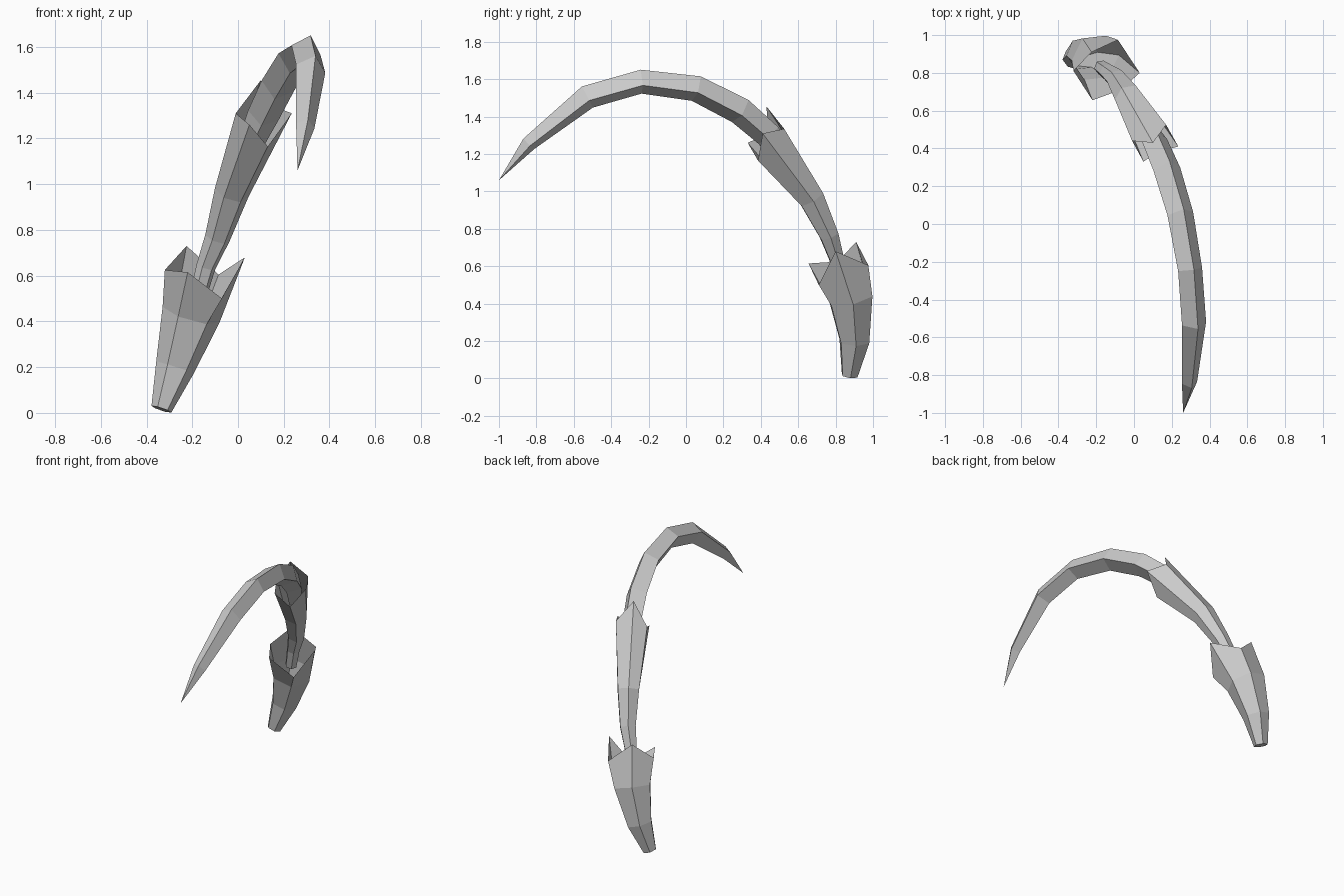
import bpy, bmesh, math
from mathutils import Vector

if "Cube" in bpy.data.objects:
    bpy.data.objects.remove(bpy.data.objects["Cube"])


def build(name, path, sides, ref, rim=None, tip=None):
    """Loft polygon rings (x, y, z, radius) along a path, then end in a jagged rim or a point."""
    centres = [Vector(p[:3]) for p in path]
    if rim:
        end = sum((Vector(p) for p in rim), Vector()) / len(rim)
    else:
        end = Vector(tip)
    line = centres + [end]
    bm = bmesh.new()
    rings = []
    for i, (c, p) in enumerate(zip(centres, path)):
        a = (line[i + 1] - c).normalized()
        b = (c - line[i - 1]).normalized() if i else a
        t = (a + b).normalized()
        u = Vector(ref)
        u = (u - t * u.dot(t)).normalized()
        w = t.cross(u)
        ring = []
        for k in range(sides):
            ang = 2 * math.pi * k / sides
            ring.append(bm.verts.new(c + (u * math.cos(ang) + w * math.sin(ang)) * p[3]))
        rings.append(ring)
    if rim:
        rings.append([bm.verts.new(p) for p in rim])
    for lo, hi in zip(rings, rings[1:]):
        for k in range(sides):
            n = (k + 1) % sides
            bm.faces.new((lo[k], lo[n], hi[n], hi[k]))
    bm.faces.new(rings[0][::-1])
    if tip:
        apex = bm.verts.new(tip)
        for k in range(sides):
            bm.faces.new((rings[-1][k], rings[-1][(k + 1) % sides], apex))
    mesh = bpy.data.meshes.new(name)
    bm.to_mesh(mesh)
    bm.free()
    ob = bpy.data.objects.new(name, mesh)
    bpy.context.collection.objects.link(ob)
    return ob


# Lower six-sided sheath, open at the top with alternating points and notches
build("lower_sheath",
      [(-.335, .875, .016, .046), (-.275, .90, .20, .087), (-.205, .88, .43, .13)],
      6, (.148, .017, -.04),
      rim=[(.03, .80, .68), (-.085, .975, .605), (-.225, .91, .73),
           (-.32, .81, .625), (-.22, .655, .615), (-.07, .71, .50)])

# Middle sheath growing out of the lower one
build("middle_sheath",
      [(-.175, .83, .51, .038), (-.14, .805, .64, .043),
       (-.09, .765, .765, .056), (-.027, .67, .965, .077)],
      6, (.10, .02, -.03),
      rim=[(.235, .41, 1.31), (.17, .525, 1.335), (.10, .43, 1.455),
           (-.01, .44, 1.31), (.05, .33, 1.26), (.13, .385, 1.165)])

# Four-sided curved blade ending in a point
build("curved_blade",
      [(.03, .57, 1.12, .05), (.11, .44, 1.30, .07), (.174, .29, 1.43, .075),
       (.245, .055, 1.55, .072), (.297, -.24, 1.587, .067),
       (.318, -.527, 1.505, .067), (.294, -.84, 1.255, .042)],
      4, (.95, .1, -.3), tip=(.26, -1.0, 1.06))
